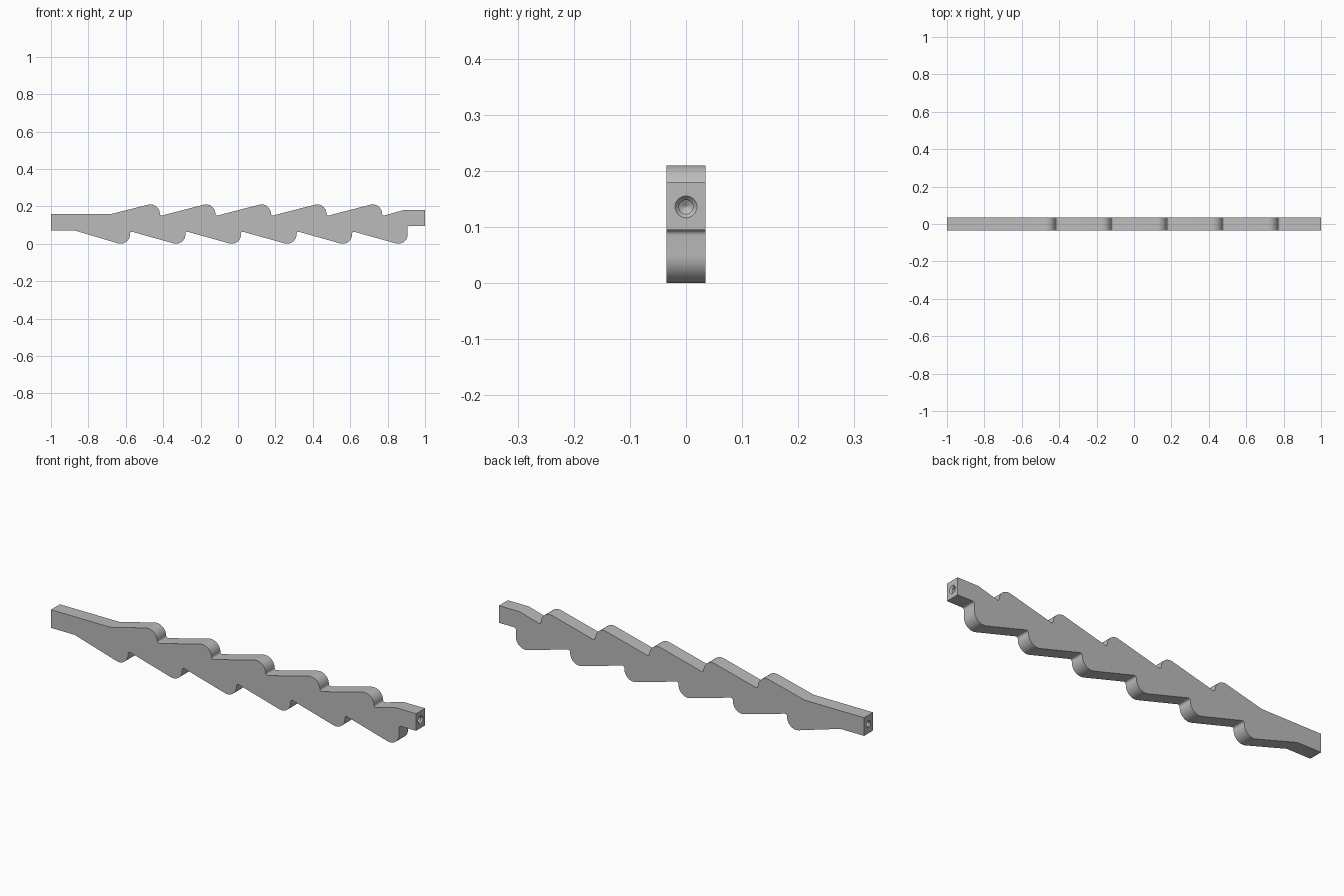
import bpy
import bmesh
from math import sin, cos, radians

cube = bpy.data.objects.get("Cube")
if cube:
    bpy.data.objects.remove(cube)

HALF_WIDTH = 0.035
PITCH = 0.297
TOOTH_R, FILLET_R = 0.05, 0.01
SLOPE = 15

grey = bpy.data.materials.new("plain grey")
grey.use_nodes = True
grey.diffuse_color = (0.5, 0.5, 0.5, 1)
grey.node_tree.nodes["Principled BSDF"].inputs["Base Color"].default_value = (0.5, 0.5, 0.5, 1)


def arc(cx, cz, r, start, end, steps):
    angles = [radians(start + (end - start) * i / steps) for i in range(steps + 1)]
    return [(cx + r * cos(a), cz + r * sin(a)) for a in angles]


def make_object(name, bm):
    bmesh.ops.recalc_face_normals(bm, faces=bm.faces)
    mesh = bpy.data.meshes.new(name)
    bm.to_mesh(mesh)
    bm.free()
    mesh.materials.append(grey)
    obj = bpy.data.objects.new(name, mesh)
    bpy.context.collection.objects.link(obj)
    return obj


# Upper edge, left to right: rounded teeth with small fillets in the notches
upper = [(-1, 0.16), (-0.675, 0.16)]
for i in range(5):
    cx = -0.468 + i * PITCH
    upper += arc(cx, 0.16, TOOTH_R, 90 + SLOPE, 0, 14)
    upper += arc(cx + TOOTH_R + FILLET_R, 0.161, FILLET_R, 180, 270 + SLOPE, 6)
upper += [(0.885, 0.18), (1, 0.18)]

# Lower edge, left to right
lower = [(-1, 0.07), (-0.87, 0.07)]
for i in range(6):
    cx = -0.628 + i * PITCH
    lower += arc(cx, 0.05, TOOTH_R, 270 - SLOPE, 360, 14)
    if i < 5:
        lower += arc(cx + TOOTH_R + FILLET_R, 0.054, FILLET_R, 180, 90 - SLOPE, 6)
    else:
        lower += arc(cx + TOOTH_R + FILLET_R, 0.085, FILLET_R, 180, 90, 6)
lower += [(1, 0.095)]

# Extruded toothed bar
bm = bmesh.new()
face = bm.faces.new([bm.verts.new((x, -HALF_WIDTH, z)) for x, z in upper + lower[::-1]])
extruded = bmesh.ops.extrude_face_region(bm, geom=[face])
moved = [v for v in extruded["geom"] if isinstance(v, bmesh.types.BMVert)]
bmesh.ops.translate(bm, verts=moved, vec=(0, 2 * HALF_WIDTH, 0))
bar = make_object("toothed_bar", bm)


# Countersunk blind holes in both ends
def hole_cutter(name, side, z, profile, sides=32):
    bm = bmesh.new()
    rings = []
    for depth, r in profile:
        rings.append([bm.verts.new((side * (1 - depth), y, h))
                      for y, h in arc(0, z, r, 0, 360, sides)[:-1]])
    for a, b in zip(rings, rings[1:]):
        for i in range(sides):
            j = (i + 1) % sides
            bm.faces.new((a[i], a[j], b[j], b[i]))
    bm.faces.new(rings[0])
    bm.faces.new(rings[-1])
    cutter = make_object(name, bm)
    cutter.hide_render = True
    return cutter


cutters = [
    hole_cutter("right_hole_cutter", 1, 0.136,
                [(-0.01, 0.0195), (0, 0.0195), (0.008, 0.0125), (0.1, 0.0125), (0.108, 0.001)]),
    hole_cutter("left_hole_cutter", -1, 0.115,
                [(-0.01, 0.0165), (0, 0.0165), (0.005, 0.0125), (0.1, 0.0125), (0.108, 0.001)]),
]
for cutter in cutters:
    mod = bar.modifiers.new(cutter.name, "BOOLEAN")
    mod.operation = "DIFFERENCE"
    mod.solver = "EXACT"
    mod.object = cutter

# Bake the cuts, then remove the cutters
depsgraph = bpy.context.evaluated_depsgraph_get()
baked = bpy.data.meshes.new_from_object(bar.evaluated_get(depsgraph))
bar.modifiers.clear()
bar.data = baked
for cutter in cutters:
    bpy.data.objects.remove(cutter)

# Smooth the rounded teeth and keep the edges crisp
bpy.ops.object.select_all(action="DESELECT")
bar.select_set(True)
bpy.context.view_layer.objects.active = bar
bpy.ops.object.shade_smooth_by_angle(angle=radians(25))
